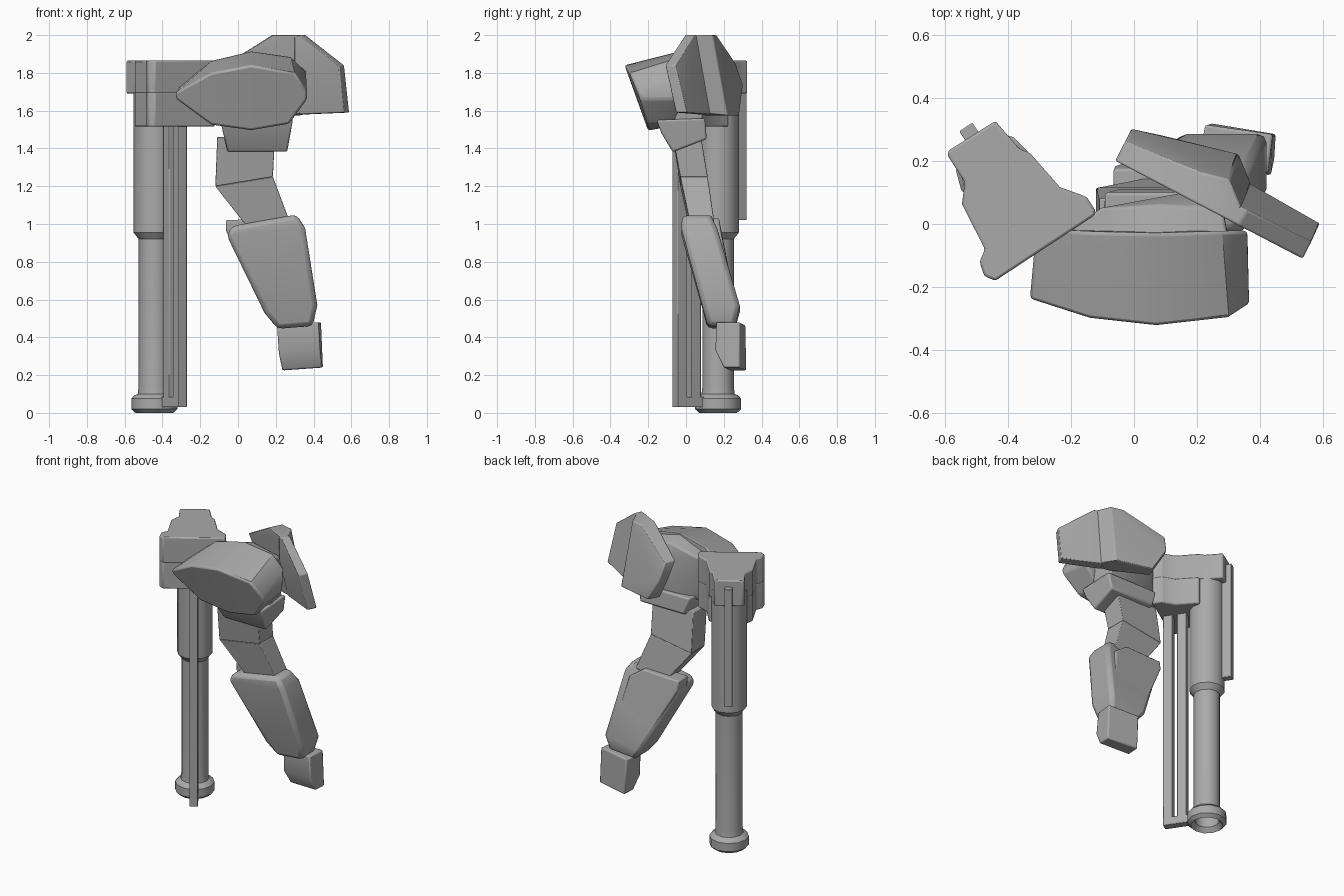
import bpy, bmesh, math
from mathutils import Vector

if "Cube" in bpy.data.objects:
    bpy.data.objects.remove(bpy.data.objects["Cube"])

grey = bpy.data.materials.new("plain grey")
grey.use_nodes = True
COLOUR = (0.4, 0.4, 0.4, 1)
grey.diffuse_color = COLOUR
grey.node_tree.nodes["Principled BSDF"].inputs["Base Color"].default_value = COLOUR


def finish(name, bm, bevel=0.0):
    bmesh.ops.recalc_face_normals(bm, faces=bm.faces)
    mesh = bpy.data.meshes.new(name)
    bm.to_mesh(mesh)
    bm.free()
    ob = bpy.data.objects.new(name, mesh)
    bpy.context.collection.objects.link(ob)
    mesh.materials.append(grey)
    if bevel:
        mod = ob.modifiers.new("Bevel", "BEVEL")
        mod.width, mod.segments = bevel, 2
        mod.limit_method, mod.angle_limit = "ANGLE", math.radians(35)
    bpy.ops.object.select_all(action="DESELECT")
    ob.select_set(True)
    bpy.context.view_layer.objects.active = ob
    bpy.ops.object.shade_smooth_by_angle(angle=math.radians(32))
    return ob


def hull(name, points, bevel=0.01):
    """Chunky convex solid around a few corner points."""
    bm = bmesh.new()
    for p in points:
        bm.verts.new(p)
    res = bmesh.ops.convex_hull(bm, input=bm.verts)
    loose = {g for g in res["geom_interior"] + res["geom_unused"]
             if isinstance(g, bmesh.types.BMVert)}
    bmesh.ops.delete(bm, geom=list(loose), context="VERTS")
    bmesh.ops.dissolve_limit(bm, angle_limit=math.radians(4), verts=bm.verts, edges=bm.edges)
    return finish(name, bm, bevel)


def prism(name, outline, z0, z1, bevel=0.008):
    bm = bmesh.new()
    face = bm.faces.new([bm.verts.new((x, y, z0)) for x, y in outline])
    ext = bmesh.ops.extrude_face_region(bm, geom=[face])["geom"]
    bmesh.ops.translate(bm, vec=(0, 0, z1 - z0),
                        verts=[g for g in ext if isinstance(g, bmesh.types.BMVert)])
    return finish(name, bm, bevel)


def lathe(name, centre, profile, sides=12):
    bm = bmesh.new()
    rings = [[bm.verts.new((centre[0] + r * math.cos(math.tau * i / sides),
                            centre[1] + r * math.sin(math.tau * i / sides), z))
              for i in range(sides)] for r, z in profile]
    for a, b in zip(rings, rings[1:]):
        for i in range(sides):
            j = (i + 1) % sides
            bm.faces.new((a[i], a[j], b[j], b[i]))
    bm.faces.new(rings[0])
    bm.faces.new(rings[-1])
    return finish(name, bm)


# The gun runs along a diagonal: "along" points to its back, "across" to its side
ALONG, ACROSS = Vector((-0.55, 0.835)), Vector((0.835, 0.55))
BARREL = Vector((-0.443, 0.17))


def gun_block(name, start, end, width, z0, z1, bevel=0.004):
    a, b, w = BARREL + ALONG * start, BARREL + ALONG * end, ACROSS * width / 2
    return prism(name, [a - w, a + w, b + w, b - w], z0, z1, bevel)


# Gun housing: full upper slab with a rear ledge, shorter lower body
front = [(-0.537, 0.133), (-0.546, 0.063), (-0.473, -0.08), (-0.49, -0.12), (-0.475, -0.165),
         (-0.44, -0.18), (-0.124, 0.028), (-0.124, 0.045), (-0.15, 0.086), (-0.235, 0.117),
         (-0.33, 0.225)]
prism("gun_housing_top", front + [(-0.365, 0.24), (-0.44, 0.327), (-0.59, 0.232), (-0.59, 0.215)],
      1.69, 1.865)
prism("gun_housing_body", front, 1.515, 1.70)

# Barrel with a collared, hollow muzzle
lathe("gun_barrel", BARREL, [(0.078, 0.10), (0.075, 0.03), (0.1, 0), (0.122, 0.02),
                             (0.122, 0.075), (0.105, 0.093), (0.088, 0.1), (0.083, 0.14),
                             (0.083, 0.92), (0.11, 0.955), (0.11, 1.75)])

# Rails in front of the barrel, their end bracket, and the fin behind
gun_block("front_rail", -0.275, -0.215, 0.053, 0.03, 1.53)
gun_block("inner_rail", -0.185, -0.125, 0.053, 0.03, 1.53)
gun_block("rail_bracket", -0.275, -0.09, 0.053, 0.03, 0.085)
gun_block("rear_fin", 0.06, 0.165, 0.05, 1.02, 1.82)

# Front shoulder armour: forward-leaning face, taller at the back
face_rim = [(-0.33, 1.665), (-0.33, 1.695), (-0.14, 1.80), (0.07, 1.84), (0.3, 1.80),
            (0.365, 1.70), (0.365, 1.66), (0.27, 1.53), (0.07, 1.495), (-0.14, 1.525)]
back_rim = [(-0.31, 1.66), (-0.31, 1.73), (-0.14, 1.865), (0.07, 1.915), (0.28, 1.885),
            (0.36, 1.81), (0.36, 1.66), (0.25, 1.54), (0.07, 1.52), (-0.14, 1.54)]
hull("front_shoulder_armour",
     [(x, -0.325 + 0.36 * (1.84 - z) + 0.2 * (x - 0.07) ** 2, z) for x, z in face_rim]
     + [(x, -0.03 - 0.08 * (1.9 - z) + 0.2 * (x - 0.07) ** 2, z) for x, z in back_rim], 0.012)

# Shoulder core joining both armour plates
hull("shoulder_core", [(x, y, z) for x, y, z in (
    (-0.25, -0.04, 1.78), (0.07, -0.05, 1.91), (0.3, -0.05, 1.86), (-0.15, -0.06, 1.54),
    (0.28, -0.06, 1.54), (-0.11, 0.05, 1.83), (0.07, 0.06, 1.88), (0.28, 0.05, 1.84),
    (0.06, 0.08, 1.72), (0.27, 0.12, 1.74), (-0.05, 0.06, 1.5), (0.26, 0.08, 1.5))])

# Rear shoulder armour: thin leaning plate whose halves meet at a stepped ridge
INNER_A, INNER_B = Vector((-0.06, 0.20)), Vector((0.535, -0.11))


def plate(name, rows):
    """rows: position along the plate 0..1, height, outward shift, thickness."""
    out = Vector((0.46, 0.89))
    pts = []
    for t, z, shift, thick in rows:
        base = INNER_A.lerp(INNER_B, t)
        for p in (base + out * shift, base + out * (shift + thick)):
            pts.append((p.x, p.y, z))
    return hull(name, pts, 0.006)


plate("rear_armour_inner_half", [
    (0, 1.85, 0, 0.07), (0, 1.735, 0.05, 0.065), (0.4, 2.0, 0, 0.095), (0.52, 2.0, 0, 0.115),
    (0.63, 2.0, 0, 0.055), (0.62, 1.585, 0.06, 0.075), (0.505, 1.575, 0.06, 0.14),
    (0.14, 1.575, 0.06, 0.08)])
plate("rear_armour_outer_half", [
    (0.6, 2.0, 0, 0.055), (0.66, 2.0, 0, 0.055), (1, 1.84, 0, 0.06), (0.6, 1.84, 0, 0.06),
    (0.995, 1.59, 0.06, 0.065), (0.6, 1.58, 0.06, 0.075)])

# Socket under the shoulder
hull("arm_socket", [(-0.095, -0.155, 1.55), (0.29, -0.155, 1.55), (-0.095, 0.10, 1.56),
                    (0.29, 0.10, 1.56), (-0.08, -0.13, 1.48), (0.28, -0.13, 1.48),
                    (-0.055, -0.07, 1.38), (0.26, -0.07, 1.38), (-0.06, 0.11, 1.45),
                    (0.27, 0.11, 1.45)])


def slab(rows):
    """rows: left x, left z, right x, right z, front y, back y."""
    return [(x, y, z) for xa, za, xb, zb, ya, yb in rows
            for x, z in ((xa, za), (xb, zb)) for y in (ya, yb)]


# Bent upper arm
elbow = (-0.12, 1.20, 0.185, 1.25, -0.03, 0.115)
hull("upper_arm", slab([(-0.11, 1.46, 0.195, 1.46, -0.07, 0.08), elbow]), 0.004)
hull("elbow", slab([elbow, (0.06, 0.97, 0.275, 1.01, 0.02, 0.15)]), 0.004)

# Forearm guard, swept down and back, with a backing plate on the inner side
hull("forearm", slab([(-0.03, 0.99, 0.31, 1.05, -0.02, 0.13),
                      (-0.06, 0.94, 0.355, 0.98, -0.025, 0.165),
                      (0.14, 0.53, 0.42, 0.57, 0.085, 0.285),
                      (0.21, 0.445, 0.395, 0.46, 0.115, 0.26)]), 0.025)
hull("forearm_backing", slab([(-0.065, 1.02, 0.2, 1.03, 0.07, 0.175),
                              (-0.062, 0.96, 0.3, 0.96, 0.07, 0.185),
                              (0.17, 0.52, 0.38, 0.54, 0.15, 0.27)]), 0.008)

# Hand block
hull("hand", [(0.205, 0.19, 0.465), (0.425, 0.16, 0.48), (0.225, 0.315, 0.465),
              (0.44, 0.285, 0.48), (0.215, 0.18, 0.32), (0.435, 0.155, 0.33),
              (0.235, 0.23, 0.225), (0.445, 0.20, 0.24), (0.24, 0.32, 0.225),
              (0.45, 0.285, 0.24)], 0.008)
